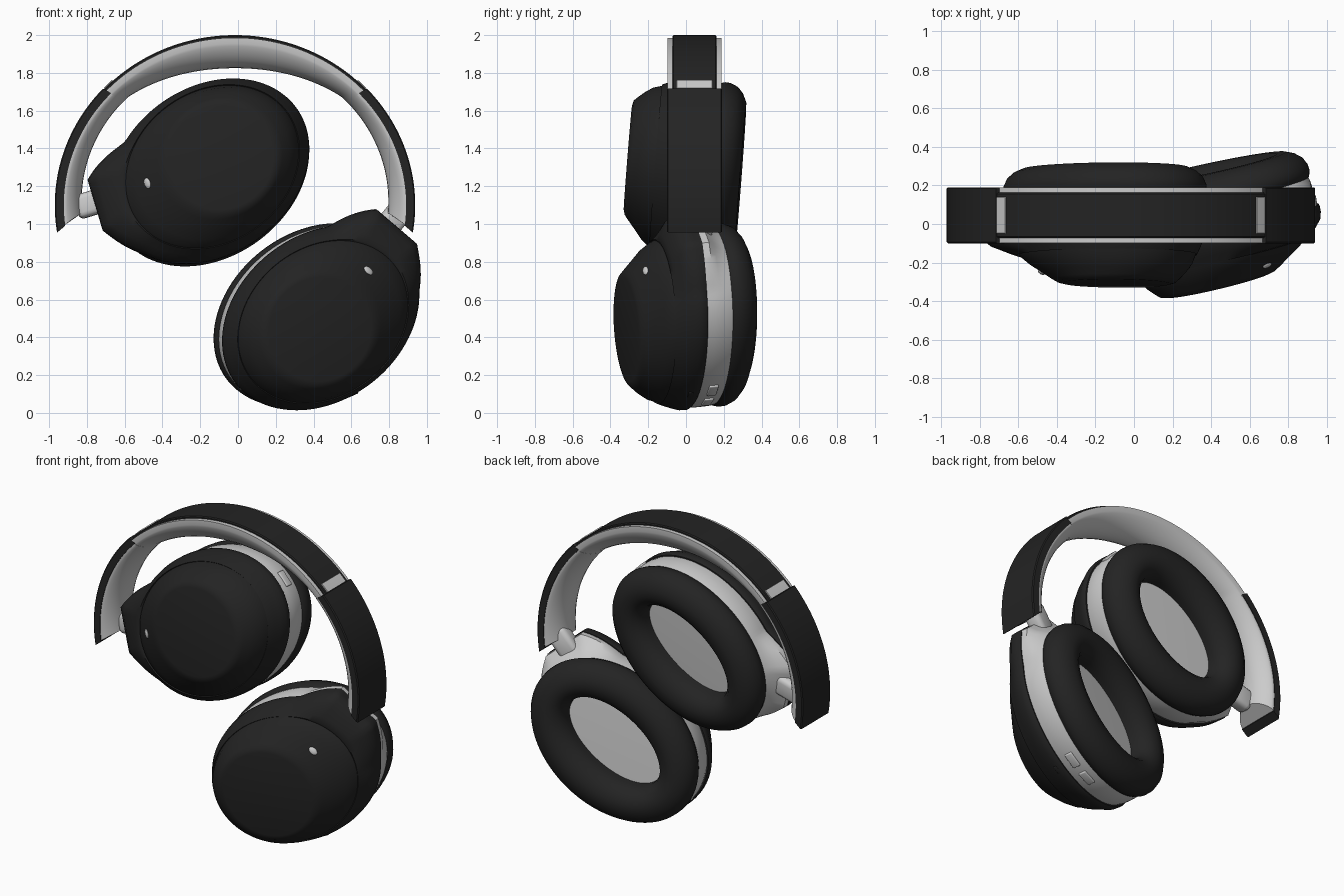
import bpy, bmesh, math
from mathutils import Vector, Matrix

if "Cube" in bpy.data.objects:
    bpy.data.objects.remove(bpy.data.objects["Cube"])

def material(name, c):
    m = bpy.data.materials.new(name)
    m.diffuse_color = (*c, 1)
    m.use_nodes = True
    m.node_tree.nodes["Principled BSDF"].inputs["Base Color"].default_value = m.diffuse_color
    return m

DARK = material("matte_black", (0.017, 0.017, 0.017))
GREY = material("light_grey", (0.6, 0.6, 0.6))
rad = math.radians

def finish(name, bm, mat, angle=35):
    bmesh.ops.recalc_face_normals(bm, faces=bm.faces)
    me = bpy.data.meshes.new(name)
    bm.to_mesh(me)
    bm.free()
    me.materials.append(mat)
    ob = bpy.data.objects.new(name, me)
    bpy.context.collection.objects.link(ob)
    bpy.ops.object.select_all(action='DESELECT')
    ob.select_set(True)
    bpy.context.view_layer.objects.active = ob
    bpy.ops.object.shade_smooth_by_angle(angle=rad(angle))
    return ob

def loft(name, rings, mat, cap_start=True, cap_end=True, angle=35):
    """Skin closed rings of points in order."""
    bm = bmesh.new()
    vs = [[bm.verts.new(p) for p in r] for r in rings]
    n = len(vs[0])
    for a, b in zip(vs, vs[1:]):
        for i in range(n):
            j = (i + 1) % n
            bm.faces.new((a[i], a[j], b[j], b[i]))
    if cap_start:
        bm.faces.new(vs[0][::-1])
    if cap_end:
        bm.faces.new(vs[-1])
    return finish(name, bm, mat, angle)

def block(name, mat, M, loc, size, turn=0, bevel=0.3):
    """Rounded box in the frame M, turned about its local z."""
    bm = bmesh.new()
    bmesh.ops.create_cube(bm, size=1)
    bmesh.ops.scale(bm, vec=size, verts=bm.verts)
    bmesh.ops.bevel(bm, geom=bm.edges[:], offset=min(size) * bevel, segments=3,
                    profile=0.5, affect='EDGES')
    bm.transform(M @ Matrix.Translation(loc) @ Matrix.Rotation(turn, 4, 'Z'))
    return finish(name, bm, mat)

# ---------- headband: profiles swept along an elliptical arch ----------
def arch(t, depth):
    t *= 1 - 0.4 * depth                      # slants the open ends
    s, c = math.sin(t), math.cos(t)
    n = Vector((s / 0.95, 0, c / 0.9)).normalized()
    return Vector((-0.016 + 0.948 * s, 0, 1.1 + 0.9 * c)) - n * depth

def thick(t):
    d = abs(math.degrees(t))
    if d < 45:
        return 0.118 + 0.057 * math.cos(rad(d * 2))
    return 0.118 + 0.02 * (d - 45) / 54

def sweep(name, t0, t1, profile, mat, steps=40):
    rings = []
    for i in range(steps + 1):
        t = rad(t0 + (t1 - t0) * i / steps)
        rings.append([arch(t, d) + Vector((0, y, 0)) for d, y in profile(thick(t))])
    return loft(name, rings, mat)

def slab(d0, d1, y0, y1, e=0.006):
    return lambda h: [(d0 + e, y0), (d0, y0 + e), (d0, y1 - e), (d0 + e, y1), (d1, y1), (d1, y0)]

def cushion(d0, d1, y0, y1):
    """Flat outside, bulging lens on the inside."""
    mid, half = (y0 + y1) / 2, (y1 - y0) / 2
    bulge = [math.cos(math.pi * i / 14) for i in range(15)]
    return lambda h: [(d0, y0), (d0, y1)] + [
        (d1 + (h - d1) * (1 - q * q) ** 0.75, mid + half * q) for q in bulge]

sweep("headband_cushion", -47.5, 47.5, cushion(0.014, 0.045, -0.098, 0.188), GREY, 64)
sweep("headband_strap", -47, 47, slab(0, 0.03, -0.072, 0.162), DARK, 64)
for side, nm in ((-1, "left"), (1, "right")):
    sweep(nm + "_arm_cover", 47 * side, 99 * side, slab(-0.006, 0.042, -0.1, 0.19), DARK)
    sweep(nm + "_arm_lining", 47.4 * side, 98.6 * side, cushion(0.03, 0.05, -0.096, 0.186), GREY)
    sweep(nm + "_slider_tip", 43 * side, 46.7 * side, slab(-0.006, 0.02, -0.05, 0.14, .003), GREY, 6)

# ---------- ear cups: local x to the hinge, local z to the cushion ----------
N = 144
def radius(al, a, b, k, skew):
    """Oval with its long axis skewed from the hinge, plus a hinge tab of weight k."""
    be = al + skew
    r0 = a * b / math.hypot(b * math.cos(be), a * math.sin(be))
    d = abs(math.degrees(al))
    if d <= 12.6:
        rt = 0.63 / math.cos(al)
    else:
        t = min(1, (d - 12.5) / 24)
        rt = r0 + (0.645 - r0) * (1 - t) ** 1.4
    return r0 + k * max(0, rt - r0)

def cup(nm, centre, hinge, back, s, skew, buttons):
    w = Vector(back).normalized()
    u = Vector(hinge)
    u = (u - w * u.dot(w)).normalized()
    v = w.cross(u) * s
    M = Matrix.Translation(centre) @ Matrix((u, v, w)).transposed().to_4x4()
    skew = rad(skew)

    def rings(rows):
        """Rows of height, long and short radius, tab weight, shift from the hinge."""
        out = []
        for z, a, b, k, *shift in rows:
            ox = -shift[0] if shift else 0
            ring = []
            for i in range(N):
                al = 2 * math.pi * i / N
                if al > math.pi:
                    al -= 2 * math.pi
                r = radius(al, a, b, k, skew)
                ring.append(M @ Vector((r * math.cos(al) + ox, r * math.sin(al) - ox * .4, z)))
            out.append(ring)
        return out

    # outer shell with a fine groove round the domed plate
    loft(nm + "_cup_shell", rings([
        (-.002, .565, .435, 1), (-.012, .572, .443, 1), (-.045, .57, .442, 1),
        (-.08, .553, .435, .95), (-.12, .525, .42, .7, .01), (-.15, .502, .407, .25, .018),
        (-.162, .493, .402, .05, .02), (-.156, .488, .398, 0, .02), (-.168, .482, .393, 0, .022),
        (-.208, .445, .378, 0, .04), (-.252, .39, .343, 0, .06), (-.287, .34, .315, 0, .07),
        (-.305, .31, .3, 0, .075), (-.312, .28, .275, 0, .075)]), DARK, angle=50)
    # grey body that carries the cushion and closes the back
    loft(nm + "_cup_body", rings([
        (-.01, .555, .425, .97), (.035, .563, .432, .95), (.07, .563, .432, .5), (.115, .56, .43, .1),
        (.155, .55, .42, 0), (.16, .45, .34, 0)]), GREY)
    # soft ring cushion
    loft(nm + "_ear_cushion", rings([
        (.125, .54, .41, 0), (.14, .56, .43, 0), (.17, .57, .438, 0), (.2, .568, .436, 0),
        (.24, .55, .418, 0), (.27, .515, .385, 0), (.29, .47, .34, 0), (.292, .425, .295, 0),
        (.275, .385, .245, 0), (.24, .355, .207, 0), (.2, .343, .188, 0), (.14, .34, .183, 0)]),
        DARK, False, False, 60)
    # hinge link into the arm
    block(nm + "_hinge_link", GREY, M, (.64, .02, .035), (.18, .13, .1))
    # indicator on the plate
    bm = bmesh.new()
    bmesh.ops.create_uvsphere(bm, u_segments=20, v_segments=10, radius=1)
    bm.transform(M @ Matrix.Translation((.335, .015, -.249)) @ Matrix.Rotation(rad(-33), 4, 'Y')
                 @ Matrix.Diagonal((.019, .029, .009, 1)))
    finish(nm + "_indicator", bm, GREY)
    # side buttons on the body and a slot in the shell edge
    for i, deg in enumerate(buttons):
        al = rad(deg)
        r = radius(al, .56, .43, 0, skew)
        r2 = radius(al + .02, .56, .43, 0, skew)
        turn = math.atan2(r2 * math.sin(al + .02) - r * math.sin(al),
                          r2 * math.cos(al + .02) - r * math.cos(al))
        block(f"{nm}_button_{i + 1}", GREY, M, (r * math.cos(al), r * math.sin(al), .07),
              (.1, .022, .05), turn)
    al = rad(-117)
    r = radius(al, .555, .433, 0, skew)
    block(nm + "_edge_slot", DARK, M, (r * math.cos(al), r * math.sin(al), -.05),
          (.06, .02, .025), al + math.pi / 2)

cup("upper", (-.152, 0, 1.277), (-.956, 0, -.285), (.01, 1, -.08), 1, 20, (155,))
cup("lower", (.432, 0, .505), (.65, 0, .76), (-.24, 1, .08), -1, 15, (-115, -134))
